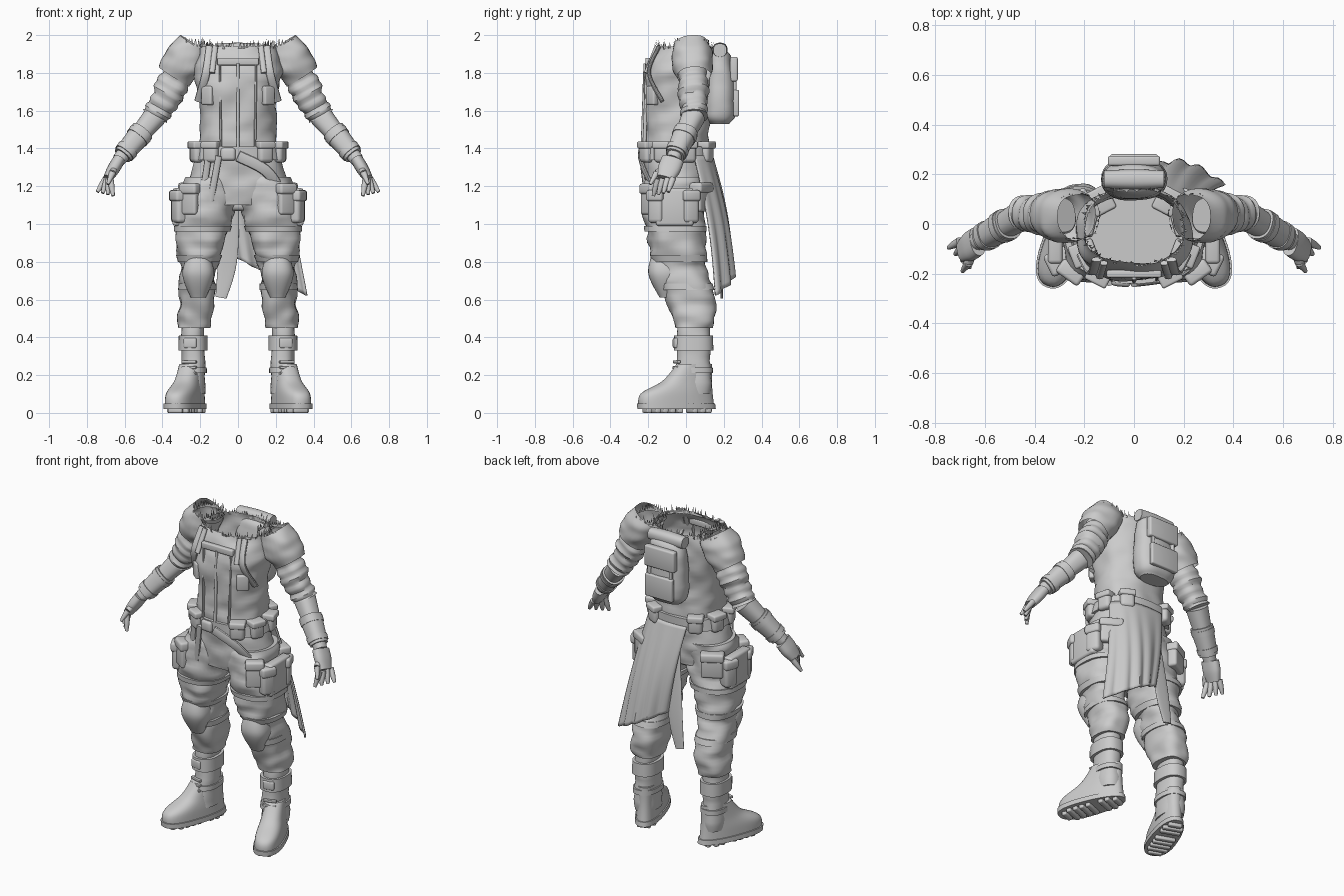
import bpy, bmesh, random
from math import sin, cos, pi, tau, radians, atan2, copysign
from mathutils import Vector, Matrix, noise

random.seed(4)
default_cube = bpy.data.objects.get("Cube")
if default_cube:
    bpy.data.objects.remove(default_cube)

grey = bpy.data.materials.new("plain_grey")
grey.use_nodes = True
grey.diffuse_color = (.6, .6, .6, 1)
grey.node_tree.nodes["Principled BSDF"].inputs["Base Color"].default_value = grey.diffuse_color

POWER = 2.4     # roundness of every cross-section: slightly squarer than an ellipse
UP = Vector((0, 0, 1))


def finish(name, bm, mirror=False):
    mesh = bpy.data.meshes.new(name)
    bm.to_mesh(mesh)
    bm.free()
    mesh.materials.append(grey)
    mesh.polygons.foreach_set("use_smooth", [True] * len(mesh.polygons))
    mesh.set_sharp_from_angle(angle=radians(40))
    part = bpy.data.objects.new(name, mesh)
    bpy.context.collection.objects.link(part)
    if mirror:
        part.modifiers.new("mirror", "MIRROR").use_mirror_merge = False
    return part


def spline(rows, t):
    """Row of numbers at t, from 0 to 1, on a smooth curve through the rows."""
    last = len(rows) - 1
    i = min(int(t * last), last - 1)
    f = t * last - i
    before, start, end, after = (rows[min(max(k, 0), last)] for k in range(i - 1, i + 3))
    blend = f * f * (3 - 2 * f)
    return [b + (c - b) * blend + f * (1 - f) * ((1 - f) * (c - a) - f * (d - b)) / 2
            for a, b, c, d in zip(before, start, end, after)]


def section(rows, height):
    """Cross-section of an upright form at the given height."""
    low, high = 0, 1
    for _ in range(24):
        middle = (low + high) / 2
        if spline(rows, middle)[2] < height:
            low = middle
        else:
            high = middle
    return spline(rows, low)


def outline(angle, wide, deep):
    c, s = cos(angle), sin(angle)
    return copysign(abs(c) ** (2 / POWER), c) * wide, copysign(abs(s) ** (2 / POWER), s) * deep


def on_surface(rows, height, degrees, lift=0):
    """Point on an upright form; -90 degrees is the front, 0 the left side."""
    x, y, z, wide, deep = section(rows, height)
    u, v = outline(radians(degrees), wide + lift, deep + lift)
    return Vector((x + u, y + v, height))


def loft(name, rows, mirror=False, fold=0, ripple=0, upright=False, capped=True,
         steps=8, sides=32, egg=0, place=Matrix()):
    """Sweep sections along a path; a row is x, y, z, half width, half depth."""
    bm = bmesh.new()
    count = (len(rows) - 1) * steps
    points = [spline(rows, i / count) for i in range(count + 1)]
    rings = []
    for i, (x, y, z, wide, deep) in enumerate(points):
        along = UP
        if not upright:
            along = Vector(points[min(i + 1, count)][:3]) - Vector(points[max(i - 1, 0)][:3])
            along.normalize()
        back = (Vector((0, 1, 0)) - along * along.y).normalized()
        side = back.cross(along)
        ring = []
        for j in range(sides):
            angle = tau * j / sides
            u, v = outline(angle, wide, deep)
            offset = side * u * (1 - egg * sin(angle)) + back * v
            spot = Vector((x, y, z)) + offset
            crease = fold * noise.noise(Vector((spot.x, spot.y, spot.z * 2)) * 8)
            crease += ripple * sin(i * 1.6 + sin(angle))
            ring.append(bm.verts.new(place @ (spot + offset.normalized() * crease)))
        rings.append(ring)
    for lower, upper in zip(rings, rings[1:]):
        for j in range(sides):
            bm.faces.new((lower[j - 1], lower[j], upper[j], upper[j - 1]))
    if capped:
        bm.faces.new(rings[0][::-1])
        bm.faces.new(rings[-1])
    return finish(name, bm, mirror)


def limb(name, start, end, first, last, bulge=0, flat=1, **options):
    """Straight tapering form with an optional swelling halfway."""
    half = (first + last) / 2 + bulge
    spots = [(start, first), (start.lerp(end, .5), half), (end, last)]
    loft(name, [(*spot, r, r * flat) for spot, r in spots], True, **options)


def band(name, rows, height, tall, lift=.01, **options):
    """Strap running round an upright form."""
    edges = [section(rows, height), section(rows, height + tall)]
    loft(name, [(x, y, z, wide + lift, deep + lift) for x, y, z, wide, deep in edges],
         upright=True, steps=2, sides=48, **options)


def strap(name, rows, path, width, mirror=False, lift=.01):
    """Flat strip lying on an upright form; the path is degrees and heights."""
    loft(name, [(*on_surface(rows, z, degrees, lift), width, .01) for degrees, z in path], mirror, sides=12)


def box(name, spot, size, turn=0, mirror=True, place=Matrix()):
    bm = bmesh.new()
    shape = place @ Matrix.Translation(spot) @ Matrix.Rotation(turn, 4, "Z") @ Matrix.Diagonal((*size, 1))
    bmesh.ops.create_cube(bm, size=1, matrix=shape)
    bmesh.ops.bevel(bm, geom=bm.edges[:], offset=min(size) / 4, segments=3, profile=.5, affect="EDGES")
    finish(name, bm, mirror)


def pouch(name, rows, height, degrees, size, flap=False, mirror=True):
    """Box sitting on an upright form and facing away from it."""
    spot = on_surface(rows, height, degrees)
    ahead, behind = (on_surface(rows, height, degrees + k) for k in (3, -3))
    run = ahead - behind
    turn = atan2(run.y, run.x)
    box(name, spot, size, turn, mirror)
    if flap:
        wide, deep, tall = size
        box(name + "_flap", spot + UP * tall * .35, (wide + .01, deep + .015, tall * .35), turn, mirror)


# Trunk, open at the neck
TRUNK = [(0, y, z, wide, deep) for y, z, wide, deep in (
    (-.05, 1.1, .2, .15), (-.05, 1.2, .26, .16), (-.05, 1.4, .21, .17),
    (-.05, 1.6, .2, .17), (-.04, 1.8, .23, .18), (-.01, 1.94, .2, .15))]
loft("shirt_and_hips", TRUNK, fold=.016, upright=True, capped=False, sides=72)
box("crotch", (0, -.03, 1.12), (.3, .2, .1), mirror=False)

strap("middle_seam", TRUNK, [(-90, 1.4), (-90, 1.85)], .008)
strap("side_seams", TRUNK, [(-70, 1.4), (-70, 1.85)], .006, True)
strap("shoulder_straps", TRUNK, [(-50, 1.94), (-50, 1.8), (-20, 1.65)], .022, True, .015)
strap("bib_straps", TRUNK, [(-60, 1.94), (-60, 1.8)], .015, True, .015)
pouch("bib_bar", TRUNK, 1.86, -90, (.22, .03, .04), mirror=False)
pouch("chest_pouches", TRUNK, 1.68, -45, (.07, .04, .1))

# Arms, straight from joint to joint
shoulder, hem = Vector((.23, .03, 1.95)), Vector((.34, .04, 1.78))
elbow, wrist, knuckles = Vector((.44, .04, 1.57)), Vector((.63, -.07, 1.34)), Vector((.69, -.11, 1.24))
limb("short_sleeves", shoulder, hem, .09, .09, bulge=.02, fold=.014, capped=False, steps=12)
limb("rolled_sleeves", shoulder.lerp(elbow, .3), elbow, .07, .066, bulge=.01, fold=.012, ripple=.005, steps=12)
limb("forearms", elbow, wrist, .062, .036)
limb("bracers", elbow.lerp(wrist, .35), elbow.lerp(wrist, .9), .064, .05)
for t in (.4, .75):
    limb("bracer_bands", elbow.lerp(wrist, t), elbow.lerp(wrist, t + .1), .074 - t * .02, .072 - t * .02)

# Hands
limb("palms", wrist, knuckles, .033, .025, bulge=.004, flat=1.8)
for i in range(4):
    root = knuckles + Vector((.01 - i * .008, .04 - i * .026, 0))
    tip = root + Vector((.045 - i * .02, -.025, -.07 - i * .007))
    limb("fingers", root, tip, .017, .009, bulge=.002, sides=12)
thumb = wrist + Vector((.035, -.085, -.07))
limb("thumb_roots", wrist.lerp(knuckles, .2), thumb, .02, .018, sides=12)
limb("thumb_tips", thumb, thumb + Vector((.025, -.035, -.06)), .018, .008, sides=12)

# Torn fringe round the neck and sleeve openings
bm = bmesh.new()
x, y, z, wide, deep = TRUNK[-1]
for middle, across, through, count in [(Vector((x, y, z)), wide, deep, 90), (shoulder, .09, .09, 45),
                                       (shoulder * Vector((1, 0, 0)).x - Vector((2 * shoulder.x, 0, 0)), .09, .09, 45)]:
    for i in range(count):
        spread = random.uniform(.9, 1.1)
        corners = []
        for turn, grow, rise in ((-.6, 1, -.02), (.6, 1, -.02), (0, spread, random.uniform(0, .04))):
            u, v = outline(tau * (i + turn) / count, across * grow, through * grow)
            corners.append(bm.verts.new(middle + Vector((u, v, rise))))
        bm.faces.new(corners)
finish("torn_fringe", bm)

# Trousers and knee pads
LEG = [(.23, .04, .45, .08, .095), (.22, .03, .58, .095, .13), (.21, -.02, .75, .09, .13),
       (.2, -.05, .9, .13, .15), (.165, -.06, 1.1, .15, .16), (.15, -.05, 1.25, .12, .15)]
loft("trouser_legs", LEG, True, fold=.026, upright=True, sides=40)
limb("knee_pads", Vector((.21, -.1, .61)), Vector((.21, -.13, .87)), .04, .04, bulge=.045, upright=True)
for height in (.65, .8):
    band("knee_straps", LEG, height, .035, mirror=True)

# Cargo pockets
band("thigh_straps", LEG, .96, .03, mirror=True)
pouch("cargo_pockets", LEG, 1.09, 0, (.2, .06, .2))
for degrees in (-30, 25):
    pouch("side_pouches", LEG, 1.09, degrees, (.085, .09, .17), flap=True)
pouch("front_pouches", LEG, 1.13, -55, (.1, .05, .16), flap=True)
pouch("back_pockets", LEG, 1.14, 60, (.13, .06, .15), flap=True)

# Belt with pouches and buckle
band("belt", TRUNK, 1.34, .07, .02)
pouch("buckle", TRUNK, 1.37, -100, (.08, .07, .07), mirror=False)
for degrees in (-55, -20, 15, 55):
    pouch("belt_pouches", TRUNK, 1.38, degrees, (.085, .09, .11), flap=True)

# Straps hanging in front
for degrees in (-110, -125):
    strap("hanging_straps", TRUNK, [(degrees, 1.36), (degrees - 12, 1.12)], .018, lift=.03)
strap("front_sash", TRUNK, [(-90, 1.36), (-60, 1.28), (-30, 1.15)], .03, lift=.025)

# Half skirt behind the left leg, and a loose tail beside it
bm = bmesh.new()
N = 28
grid = []
for i in range(N + 1):
    t = i / N
    waist = on_surface(TRUNK, 1.36, 110 - t * 85, .015)
    low = Vector((.36 * t, .18 - .03 * t + .08 * sin(pi * t), .82 - .2 * t))
    column = []
    for j in range(N + 1):
        drop = j / N
        sway = .02 * sin(pi * drop) + .01 * drop * sin(i)
        column.append(bm.verts.new(waist.lerp(low, drop) + Vector((0, sway, 0))))
    grid.append(column)
for one, two in zip(grid, grid[1:]):
    for j in range(N):
        bm.faces.new((one[j], one[j + 1], two[j + 1], two[j]))
finish("half_skirt", bm).modifiers.new("thickness", "SOLIDIFY").thickness = .01
loft("cloth_tail", [(-.02, .13, 1.36, .025, .007), (-.05, .18, .85, .05, .007), (-.09, .19, .61, .03, .007)])

# Backpack
PACK = [(0, .18, z, wide, deep) for z, wide, deep in (
    (1.53, .09, .05), (1.6, .13, .085), (1.85, .12, .07), (1.92, .09, .03))]
loft("backpack", PACK, fold=.008, upright=True)
pouch("backpack_pocket", PACK, 1.64, 90, (.19, .03, .14), mirror=False)
pouch("backpack_flap", PACK, 1.82, 90, (.21, .04, .13), mirror=False)
pouch("backpack_webbing", PACK, 1.73, 60, (.02, .03, .25))
limb("backpack_roll", Vector((-.12, .18, 1.92)), Vector((.12, .18, 1.92)), .035, .035, bulge=.005)

# Boots, toes turned out
SHAFT = [(.238, .035, .1, .063, .1), (.238, .04, .3, .062, .09), (.238, .04, .47, .058, .085)]
loft("boot_shafts", SHAFT, True, fold=.008, upright=True)
band("boot_cuffs", SHAFT, .33, .08, .016, mirror=True)
band("ankle_straps", SHAFT, .21, .03, mirror=True)
pouch("cuff_buckles", SHAFT, .37, -80, (.07, .04, .055))
outward = Matrix.Translation((.24, .045, 0)) @ Matrix.Rotation(radians(20), 4, "Z")
FOOT = [(0, y, z, wide, deep) for y, z, wide, deep in (
    (-.1, .02, .076, .21), (-.1, .1, .073, .2), (-.04, .17, .063, .135), (0, .26, .058, .095))]
loft("boot_feet", FOOT, True, upright=True, egg=.14, place=outward)
band("boot_soles", FOOT, .02, .03, .007, mirror=True, egg=.14, place=outward)
for i in range(9):
    if i != 5:
        box("sole_treads", (0, .07 - .042 * (8 - i), .015), (.12 - .04 * (i in (0, 8)), .03, .03), place=outward)
for i in range(5):
    pouch("boot_laces", SHAFT, .15 + i * .03, -75, (.08, .02, .015))
